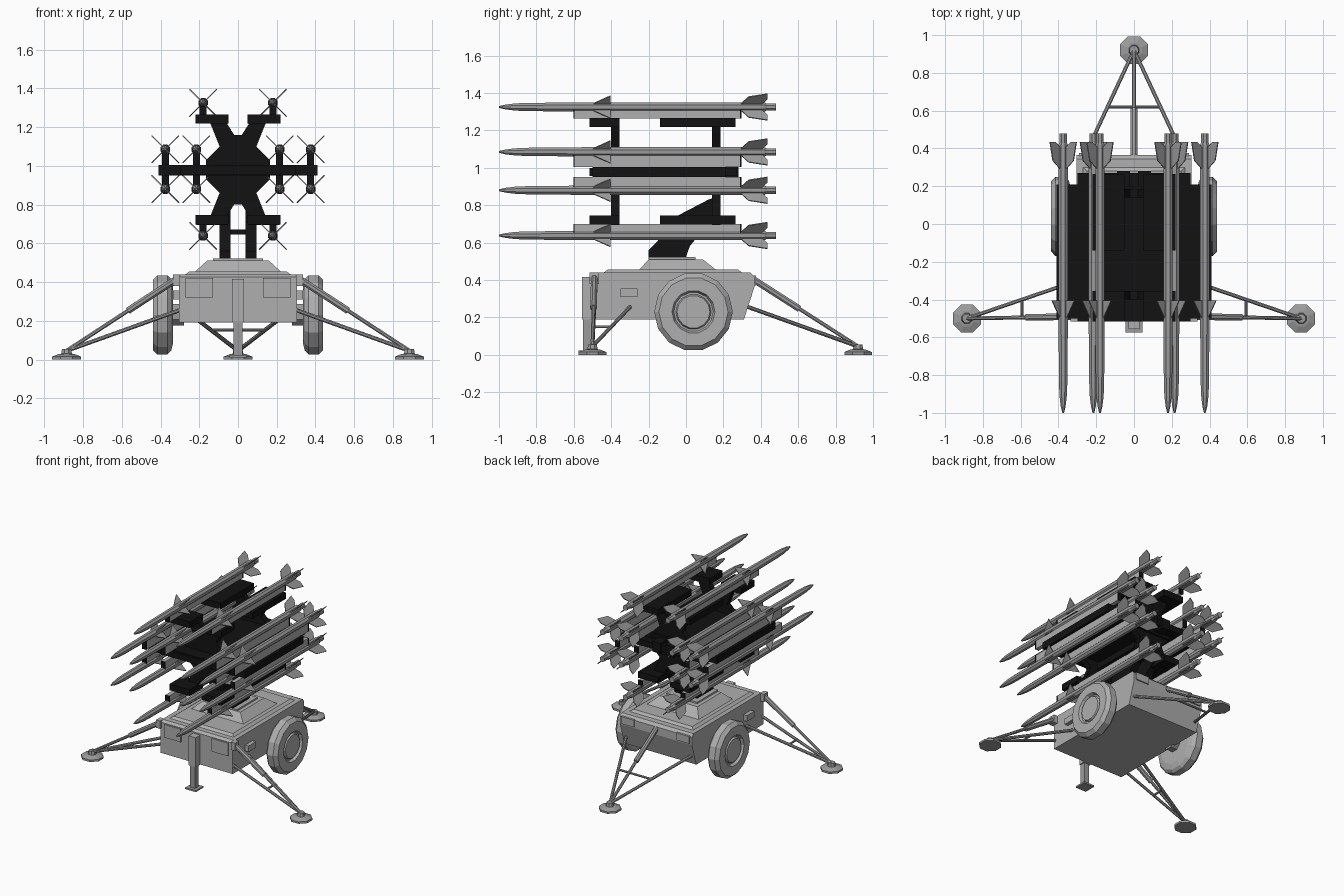
import bpy, bmesh, math
from mathutils import Vector, Matrix

if "Cube" in bpy.data.objects:
    bpy.data.objects.remove(bpy.data.objects["Cube"])


def material(name, v):
    m = bpy.data.materials.new(name)
    m.diffuse_color = (v, v, v, 1)
    m.use_nodes = True
    m.node_tree.nodes["Principled BSDF"].inputs["Base Color"].default_value = m.diffuse_color
    return m


HULL = material("light_grey_paint", 0.43)
STEEL = material("mid_grey_metal", 0.33)
BLACK = material("black_paint", 0.006)


def finish(name, bm, mat):
    bmesh.ops.recalc_face_normals(bm, faces=bm.faces)
    me = bpy.data.meshes.new(name)
    bm.to_mesh(me)
    bm.free()
    me.materials.append(mat)
    ob = bpy.data.objects.new(name, me)
    bpy.context.collection.objects.link(ob)
    return ob


def add_prism(bm, pts, axis, a, b):
    """Extrude a 2D outline along x, y or z from a to b."""
    put = {'x': lambda p, d: (d, p[0], p[1]),
           'y': lambda p, d: (p[0], d, p[1]),
           'z': lambda p, d: (p[0], p[1], d)}[axis]
    lo = [bm.verts.new(put(p, a)) for p in pts]
    hi = [bm.verts.new(put(p, b)) for p in pts]
    n = len(pts)
    bm.faces.new(lo)
    bm.faces.new(hi[::-1])
    for i in range(n):
        j = (i + 1) % n
        bm.faces.new((lo[i], lo[j], hi[j], hi[i]))
    return lo + hi


def prism(name, pts, axis, a, b, mat):
    bm = bmesh.new()
    add_prism(bm, pts, axis, a, b)
    return finish(name, bm, mat)


def box(name, x0, x1, y0, y1, z0, z1, mat):
    return prism(name, [(x0, y0), (x1, y0), (x1, y1), (x0, y1)], 'z', z0, z1, mat)


def add_lathe(bm, profile, n, matrix):
    """Spin (radius, height) points round z, then place with a matrix."""
    rings = []
    for r, h in profile:
        rings.append([bm.verts.new(matrix @ Vector((
            r * math.cos(2 * math.pi * (k + .5) / n),
            r * math.sin(2 * math.pi * (k + .5) / n), h))) for k in range(n)])
    for p, q in zip(rings, rings[1:]):
        for k in range(n):
            j = (k + 1) % n
            bm.faces.new((p[k], p[j], q[j], q[k]))
    bm.faces.new(rings[0][::-1])
    bm.faces.new(rings[-1])


def lathe(name, profile, n, matrix, mat):
    bm = bmesh.new()
    add_lathe(bm, profile, n, matrix)
    return finish(name, bm, mat)


def rod(name, a, b, r, mat=STEEL):
    a, b = Vector(a), Vector(b)
    d = b - a
    m = Matrix.Translation(a) @ d.to_track_quat('Z', 'Y').to_matrix().to_4x4()
    return lathe(name, [(r, 0), (r, d.length)], 8, m, mat)


def frustum(name, low, high, z0, z1, mat):
    """Tapered block; low and high are x half width, y min, y max."""
    bm = bmesh.new()
    q = [[bm.verts.new(c) for c in ((-w, a, z), (w, a, z), (w, b, z), (-w, b, z))]
         for (w, a, b), z in ((low, z0), (high, z1))]
    bm.faces.new(q[0])
    bm.faces.new(q[1])
    for i in range(4):
        j = (i + 1) % 4
        bm.faces.new((q[0][i], q[0][j], q[1][j], q[1][i]))
    return finish(name, bm, mat)


# Trailer hull, deck and turntable
prism("hull", [(-.5, .19), (-.5, .425), (-.48, .44), (.345, .44), (.365, .42),
               (.365, .36), (.31, .19)], 'x', -.305, .305, HULL)
frustum("deck", (.27, -.44, .30), (.25, -.42, .28), .44, .455, HULL)
frustum("turntable_base", (.22, -.25, .16), (.16, -.20, .09), .455, .51, HULL)
box("turntable_cap", -.13, .13, -.2, .05, .51, .522, HULL)

# Front jack
box("jack_column", -.03, .03, -.555, -.5, .19, .415, HULL)
box("jack_leg", -.022, .022, -.55, -.51, .02, .19, STEEL)
box("jack_foot", -.045, .045, -.575, -.485, .01, .022, STEEL)

for s in (-1, 1):
    # Hull panels and side boxes
    xs = sorted((s * .13, s * .27))
    box("front_panel", *xs, -.508, -.5, .32, .42, HULL)
    box("rear_box", *sorted((s * .18, s * .29)), .34, .375, .37, .425, HULL)
    box("side_box", *sorted((s * .3, s * .335)), -.35, -.26, .31, .355, HULL)
    box("strut_bracket", *sorted((s * .3, s * .335)), -.515, -.465, .38, .44, HULL)
    # Wheels
    m = Matrix.Translation((s * .335, .04, .23)) @ Matrix.Rotation(s * math.pi / 2, 4, 'Y')
    lathe("wheel", [(.15, 0), (.19, .01), (.21, .03), (.21, .08), (.185, .105),
                    (.115, .105), (.105, .085), (.095, .085), (.088, .1),
                    (.07, .1)], 14, m, HULL)
    rod("axle", (s * .28, .04, .23), (s * .34, .04, .23), .06)


# Outriggers: two lower struts, a crossbar, a sleeved upper strut and a pad
def outrigger(pad, low_a, low_b, top):
    pad, low_a, low_b, top = map(Vector, (pad, low_a, low_b, top))
    tip = pad + Vector((0, 0, .045))
    rod("lower_strut", low_a, tip, .011)
    rod("lower_strut", low_b, tip, .011)
    rod("strut_crossbar", low_a.lerp(tip, .5), low_b.lerp(tip, .5), .008)
    rod("upper_strut", top, tip, .011)
    rod("upper_sleeve", top, top.lerp(tip, .45), .019)
    lathe("outrigger_pad", [(.08, 0), (.08, .015), (.045, .028), (.03, .03), (.025, .055)],
          8, Matrix.Translation(pad), STEEL)


for s in (-1, 1):
    outrigger((s * .885, -.5, 0), (s * .3, -.49, .255), (s * .3, -.3, .255), (s * .31, -.49, .42))
outrigger((0, .92, 0), (-.28, .32, .26), (.28, .32, .26), (0, .35, .41))

# Pedestal cheeks and crossbar
cheek = [(-.2, .522), (-.2, .56), (-.15, .61), (-.11, .71), (.12, .83), (.18, .85),
         (.18, .74), (.1, .68), (.02, .58), (0, .522)]
for s in (-1, 1):
    prism("pedestal_cheek", cheek, 'x', s * .04, s * .095, BLACK)
box("pedestal_crossbar", -.05, .05, -.12, .02, .645, .67, BLACK)

# X-shaped end frames, symmetric about the middle plate
MID = .98
corner = [(.02, .18), (.055, .235), (.055, .285), (.215, .285), (.215, .245),
          (.145, .245), (.095, .12), (.165, .05)]
right = corner + [(x, -z) for x, z in reversed(corner)]
outline = [(x, MID + z) for x, z in right] + [(-x, MID + z) for x, z in reversed(right)]
for y0, y1 in ((-.4, -.355), (.14, .185)):
    prism("cross_frame", outline, 'y', y0, y1, BLACK)

# Middle plate and core
box("middle_plate", -.41, .41, -.5, .21, .95, 1.005, BLACK)
box("middle_beam", -.3, .3, -.515, .27, .955, 1.0, BLACK)
box("core", -.16, .16, -.4, .2, .925, 1.035, BLACK)
for s in (-1, 1):
    box("rear_lug", *sorted((s * .02, s * .09)), .18, .28, .94, 1.02, BLACK)
    # Upper and lower support arms
    for z in (1.242, .722):
        for y0, y1 in ((-.515, -.355), (-.14, .265)):
            box("support_arm", *sorted((s * .05, s * .22)), y0, y1, z - .024, z + .024, BLACK)

# Missile: turned body with four front and four tail fins
bm = bmesh.new()
add_lathe(bm, [(.005, -1), (.014, -.965), (.021, -.91), (.024, -.84), (.025, -.7),
               (.027, -.55), (.027, .42), (.021, .43), (.021, .48)], 8,
          Matrix.Rotation(-math.pi / 2, 4, 'X'))
fins = ([(.015, -.515), (.085, -.405), (.015, -.405)],
        [(.015, .285), (.078, .335), (.1, .435), (.06, .435), (.015, .40)])
for k in range(4):
    rot = Matrix.Rotation(math.pi / 4 + k * math.pi / 2, 4, 'Y')
    for fin in fins:
        bmesh.ops.transform(bm, matrix=rot, verts=add_prism(bm, fin, 'z', -.003, .003))
missile = finish("missile", bm, STEEL)

# Place missiles with their rails; each rail has black end plates
slots = [(.18, 1.325, 1.264), (.375, 1.085, 1.003), (.215, 1.085, 1.003),
         (.375, .88, .952), (.215, .88, .952), (.18, .638, .7)]
first = True
for x, z, base in slots:
    lo, hi = sorted((base, z))
    for s in (-1, 1):
        ob = missile if first else missile.copy()
        if not first:
            bpy.context.collection.objects.link(ob)
        first = False
        ob.location = (s * x, 0, z)
        cx = s * x
        box("launch_rail", cx - .016, cx + .016, -.595, .29, lo, hi, HULL)
        box("rail_front_plate", cx - .018, cx + .018, -.602, -.595, lo, hi, BLACK)
        box("rail_rear_plate", cx - .018, cx + .018, .29, .297, lo, hi, BLACK)
